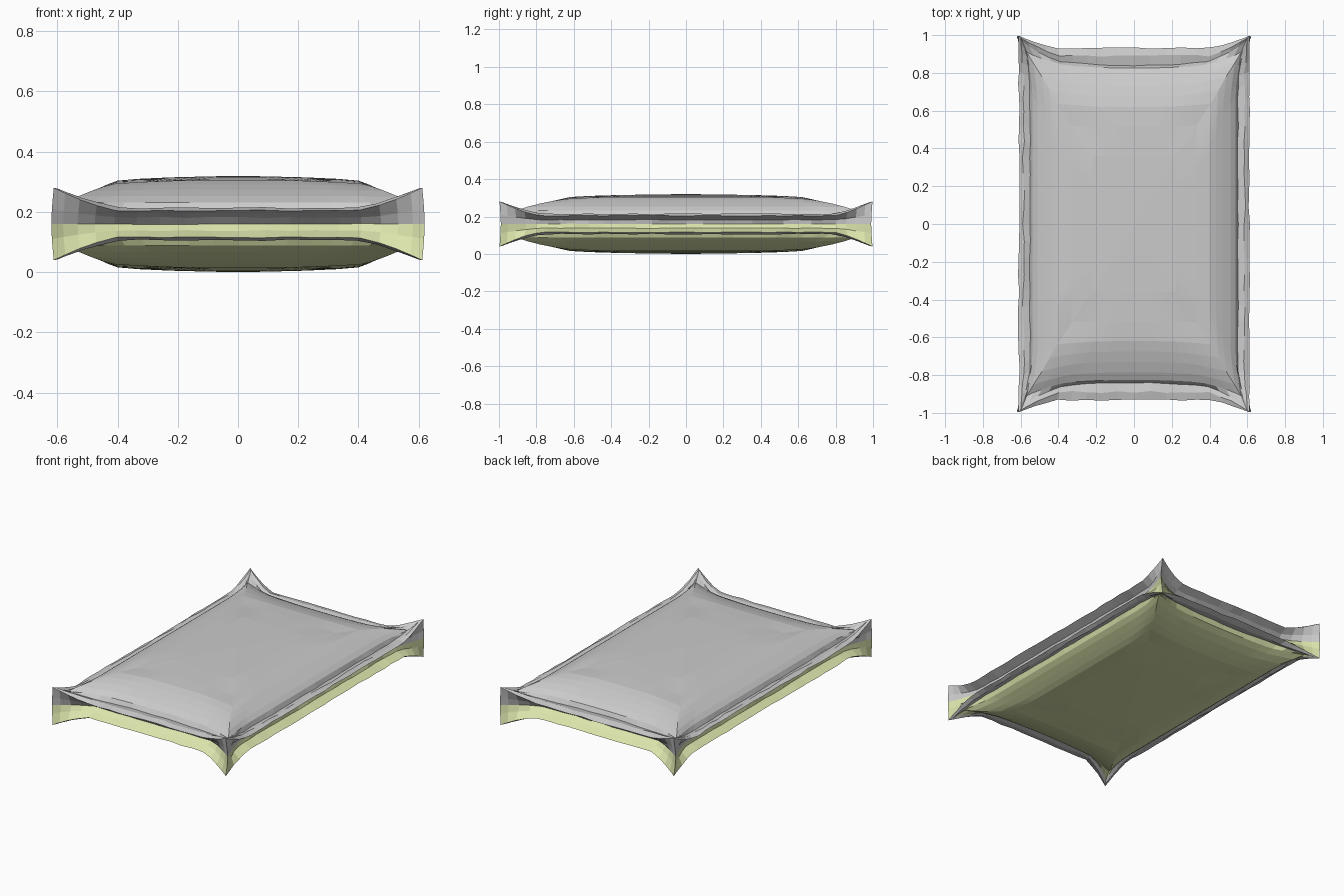
import bpy, math, random

if "Cube" in bpy.data.objects:
    bpy.data.objects.remove(bpy.data.objects["Cube"])

random.seed(4)
NX, NY = 18, 28          # segments along the short and long sides
MID = 0.16               # height of the middle of the cushion


def spread(n):
    # parameter -1..1, denser towards the corners
    out = []
    for i in range(n):
        u = -1 + 2 * i / n
        out.append(0.5 * u + 0.5 * math.sin(u * math.pi / 2))
    return out


def ring(mid, corner, rough=0.0, bow=0.0, reach=0.22):
    """Rectangular loop; mid / corner = (half x, half y, height above middle)."""
    (mx, my, mz), (cx, cy, cz) = mid, corner
    pts = []

    def point(t, along, across_mid, across_corner, b):
        c = max(0.0, 1 - (1 - abs(t)) * along / reach) ** 1.4
        m = across_mid + b * t * t * (1 - c)
        w = rough * (1 - c)
        return (t * along,
                m + (across_corner - m) * c + random.uniform(-w, w),
                mz + (cz - mz) * c + random.uniform(-w, w) * 0.5)

    for side in range(4):
        short = side % 2 == 0
        for t in spread(NX if short else NY):
            if short:
                a, o, z = point(t, cx, my, cy, bow)
                p = (a, -o, z)
            else:
                a, o, z = point(t, cy, mx, cx, 0.0)
                p = (o, a, z)
            if side > 1:
                p = (-p[0], -p[1], p[2])
            pts.append(p)
    return pts


def loft(name, rings, cap=None, mats=(), mat_rows=()):
    n = len(rings[0])
    verts = [p for r in rings for p in r]
    faces, idx = [], []
    for k in range(len(rings) - 1):
        for i in range(n):
            j = (i + 1) % n
            faces.append((k * n + i, k * n + j, (k + 1) * n + j, (k + 1) * n + i))
            idx.append(1 if k in mat_rows else 0)
    if cap is not None:
        verts.append(cap)
        base = (len(rings) - 1) * n
        for i in range(n):
            faces.append((base + i, base + (i + 1) % n, len(verts) - 1))
            idx.append(0)
    me = bpy.data.meshes.new(name)
    me.from_pydata(verts, [], faces)
    for m in mats:
        me.materials.append(m)
    if mats:
        me.polygons.foreach_set("material_index", idx)
    me.update()
    ob = bpy.data.objects.new(name, me)
    bpy.context.collection.objects.link(ob)
    ob.location.z = MID
    return ob


def flip(r):
    return [(x, y, -z) for x, y, z in r]


grey = bpy.data.materials.new("grey_fabric")
grey.diffuse_color = (0.8, 0.8, 0.8, 1)
grey.use_nodes = True
grey.node_tree.nodes["Principled BSDF"].inputs["Base Color"].default_value = grey.diffuse_color
green = bpy.data.materials.new("pale_green_fabric")
green.diffuse_color = (0.72, 0.79, 0.42, 1)
green.use_nodes = True
green.node_tree.nodes["Principled BSDF"].inputs["Base Color"].default_value = green.diffuse_color

# loops shared by the panels and the side band
seam = ring((0.55, 0.84, 0.045), (0.59, 0.965, 0.10), 0.003, 0.04)
lip = ring((0.585, 0.89, 0.054), (0.60, 0.985, 0.118), 0.006)
rim = ring((0.61, 0.932, 0.044), (0.612, 0.997, 0.12), 0.004)
fold = ring((0.555, 0.885, 0.022), (0.618, 0.992, 0.05), 0.004)
waist = ring((0.55, 0.86, 0.0), (0.62, 0.99, 0.0), 0.003)

# puffed panel: (half x, half y, height) from the seam to the crown
profile = [(0.538, 0.825, 0.072), (0.51, 0.785, 0.093), (0.47, 0.73, 0.114),
           (0.435, 0.675, 0.131), (0.40, 0.62, 0.144), (0.33, 0.52, 0.150),
           (0.22, 0.36, 0.155), (0.10, 0.17, 0.158)]
puff = [seam]
for i, (x, y, z) in enumerate(profile):
    pull = max(0.0, 1 - i / 5)          # corners are drawn out near the seam
    puff.append(ring((x, y, z),
                     (x + 0.03 * pull, y + 0.085 * pull, z - 0.012 * (1 - pull) * (i < 6)),
                     0.0, 0.035 * pull))

# top panel and bottom panel
loft("top_panel", puff, (0, 0, 0.16))
loft("bottom_panel", [flip(r) for r in puff][::1], (0, 0, -0.16), [green])

# side band: upper lip, pinched fold and lower lip
band = [seam, lip, rim, fold, waist]
band += [flip(r) for r in (fold, rim, lip, seam)]
loft("side_band", band, None, [grey, green], (4, 5))

# consistent outward normals
import bmesh
for ob in bpy.data.objects:
    bm = bmesh.new()
    bm.from_mesh(ob.data)
    bmesh.ops.recalc_face_normals(bm, faces=bm.faces)
    up = sum(f.normal.z * f.calc_area() for f in bm.faces)
    if (ob.name == "top_panel" and up < 0) or (ob.name == "bottom_panel" and up > 0):
        bmesh.ops.reverse_faces(bm, faces=bm.faces)
    if ob.name == "side_band":
        out = sum(f.normal.dot(f.calc_center_median()) * f.calc_area() for f in bm.faces)
        if out < 0:
            bmesh.ops.reverse_faces(bm, faces=bm.faces)
    bm.to_mesh(ob.data)
    bm.free()
